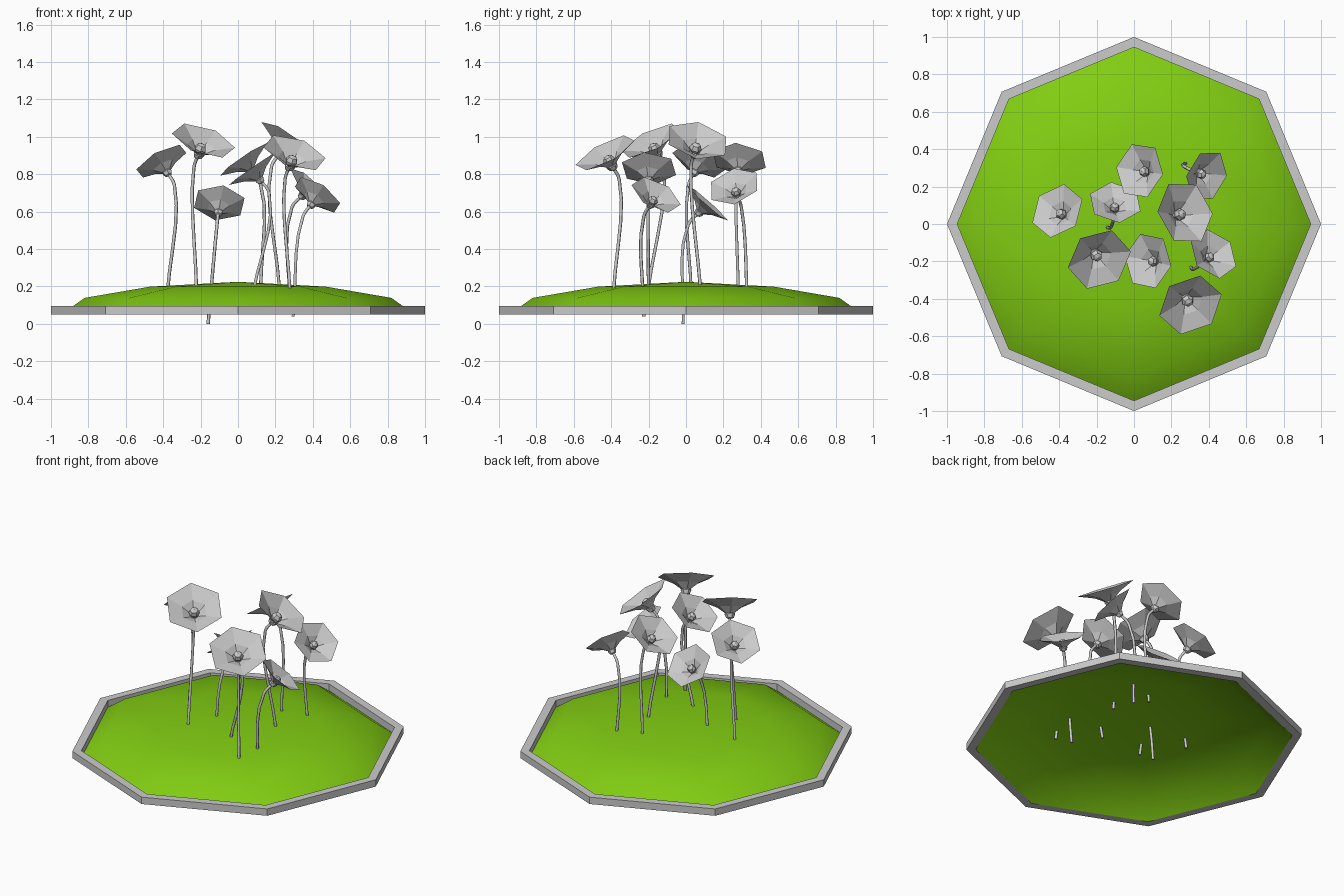
import bpy, bmesh, math
from mathutils import Vector, Matrix

if "Cube" in bpy.data.objects:
    bpy.data.objects.remove(bpy.data.objects["Cube"])


def material(name, rgb):
    m = bpy.data.materials.new(name)
    m.diffuse_color = (*rgb, 1)
    m.use_nodes = True
    m.node_tree.nodes["Principled BSDF"].inputs["Base Color"].default_value = m.diffuse_color
    return m


GRAY = material("light_gray", (0.6, 0.6, 0.6))
GREEN = material("grass_green", (0.22, 0.61, 0.006))


def add_mesh(name, bm, mat, smooth=False):
    mesh = bpy.data.meshes.new(name)
    for f in bm.faces:
        f.smooth = smooth
    bm.to_mesh(mesh)
    bm.free()
    mesh.materials.append(mat)
    ob = bpy.data.objects.new(name, mesh)
    bpy.context.collection.objects.link(ob)
    return ob


def lathe(bm, profile, sides, phase=0.0, closed=False, matrix=Matrix()):
    """Revolve (radius, height) points with few sides; radius 0 makes a pole."""
    rings = []
    for r, z in profile:
        n = sides if r > 0 else 1
        rings.append([bm.verts.new(matrix @ Vector((
            r * math.cos(phase + math.tau * i / sides),
            r * math.sin(phase + math.tau * i / sides), z))) for i in range(n)])
    pairs = list(zip(rings, rings[1:]))
    if closed:
        pairs.append((rings[-1], rings[0]))
    for a, b in pairs:
        for i in range(sides):
            j = (i + 1) % sides
            if len(b) == 1:
                bm.faces.new((a[i], a[j], b[0]))
            elif len(a) == 1:
                bm.faces.new((a[0], b[j], b[i]))
            else:
                bm.faces.new((a[i], a[j], b[j], b[i]))


# Octagonal border
bm = bmesh.new()
lathe(bm, [(1, 0.05), (1, 0.095), (0.945, 0.095), (0.945, 0.05)], 8, closed=True)
add_mesh("border", bm, GRAY)

# Grass mound, an open octagonal dome
bm = bmesh.new()
lathe(bm, [(0.945, 0.05), (0.82, 0.139), (0.47, 0.199), (0, 0.225)], 8)
add_mesh("grass_mound", bm, GREEN, smooth=True)


def flower(index, centre, facing, phase, base, radius):
    n = Vector(facing).normalized()
    u = (Vector((1, 0, 0)) - n * n.x).normalized()
    v = n.cross(u)
    depth = 0.45 * radius
    root = Vector(centre) - n * depth
    frame = Matrix((u, v, n)).transposed().to_4x4()
    frame.translation = root

    # Hexagonal petal dish with a steeper inner cup
    bm = bmesh.new()
    lathe(bm, [(0.13 * radius, 0), (0.45 * radius, 0.5 * depth), (radius, depth)],
          6, math.radians(phase), matrix=frame)
    add_mesh(f"petals_{index}", bm, GRAY)

    # Seed head inside and bud base below
    for part, height, size in (("seed_head", 0.35 * depth, 0.19), ("bud_base", -0.02 * depth, 0.18)):
        bm = bmesh.new()
        bmesh.ops.create_uvsphere(bm, u_segments=6, v_segments=4, radius=size * radius,
                                  matrix=frame @ Matrix.Translation((0, 0, height)))
        add_mesh(f"{part}_{index}", bm, GRAY)

    # Bent stem
    curve = bpy.data.curves.new(f"stem_{index}", 'CURVE')
    curve.dimensions = '3D'
    curve.bevel_depth = 0.009
    curve.bevel_resolution = 1
    curve.resolution_u = 5
    curve.use_fill_caps = True
    spline = curve.splines.new('BEZIER')
    spline.bezier_points.add(2)
    for p, co in zip(spline.bezier_points, (Vector(base), root - n * 0.09, root)):
        p.co = co
        p.handle_left_type = p.handle_right_type = 'AUTO'
    curve.materials.append(GRAY)
    ob = bpy.data.objects.new(f"stem_{index}", curve)
    bpy.context.collection.objects.link(ob)
    bpy.ops.object.select_all(action='DESELECT')
    ob.select_set(True)
    bpy.context.view_layer.objects.active = ob
    bpy.ops.object.convert(target='MESH')


# Three clumps, each with a tall, a middle and a short flower:
# rim centre, facing, petal phase, stem foot
TALL, MIDDLE, SHORT = 0.178, 0.154, 0.145
flowers = [
    ((-0.185, -0.19, 0.98), (0.30, -0.42, 0.86), 7, (-0.22, -0.21, 0.14), TALL),
    ((0.273, 0.061, 0.98), (0.55, 0.20, 0.81), 6, (0.225, 0.08, 0.16), TALL),
    ((0.302, -0.433, 0.915), (0.30, -0.45, 0.85), 12, (0.28, -0.39, 0.14), TALL),
    ((-0.41, 0.07, 0.87), (-0.44, 0.36, 0.82), 15, (-0.38, 0.03, 0.14), MIDDLE),
    ((0.03, 0.285, 0.88), (-0.56, 0.10, 0.82), 49, (0.12, 0.28, 0.16), MIDDLE),
    ((0.075, -0.198, 0.83), (-0.57, 0.03, 0.82), 49, (0.075, -0.20, 0.14), MIDDLE),
    ((-0.10, 0.115, 0.647), (0.08, 0.66, 0.75), 39, (-0.16, -0.015, 0.0), SHORT),
    ((0.388, 0.257, 0.735), (0.64, -0.25, 0.72), 48, (0.28, 0.33, 0.07), SHORT),
    ((0.425, -0.16, 0.69), (0.50, 0.42, 0.75), 45, (0.295, -0.225, 0.04), SHORT),
]
for i, data in enumerate(flowers, 1):
    flower(i, *data)
